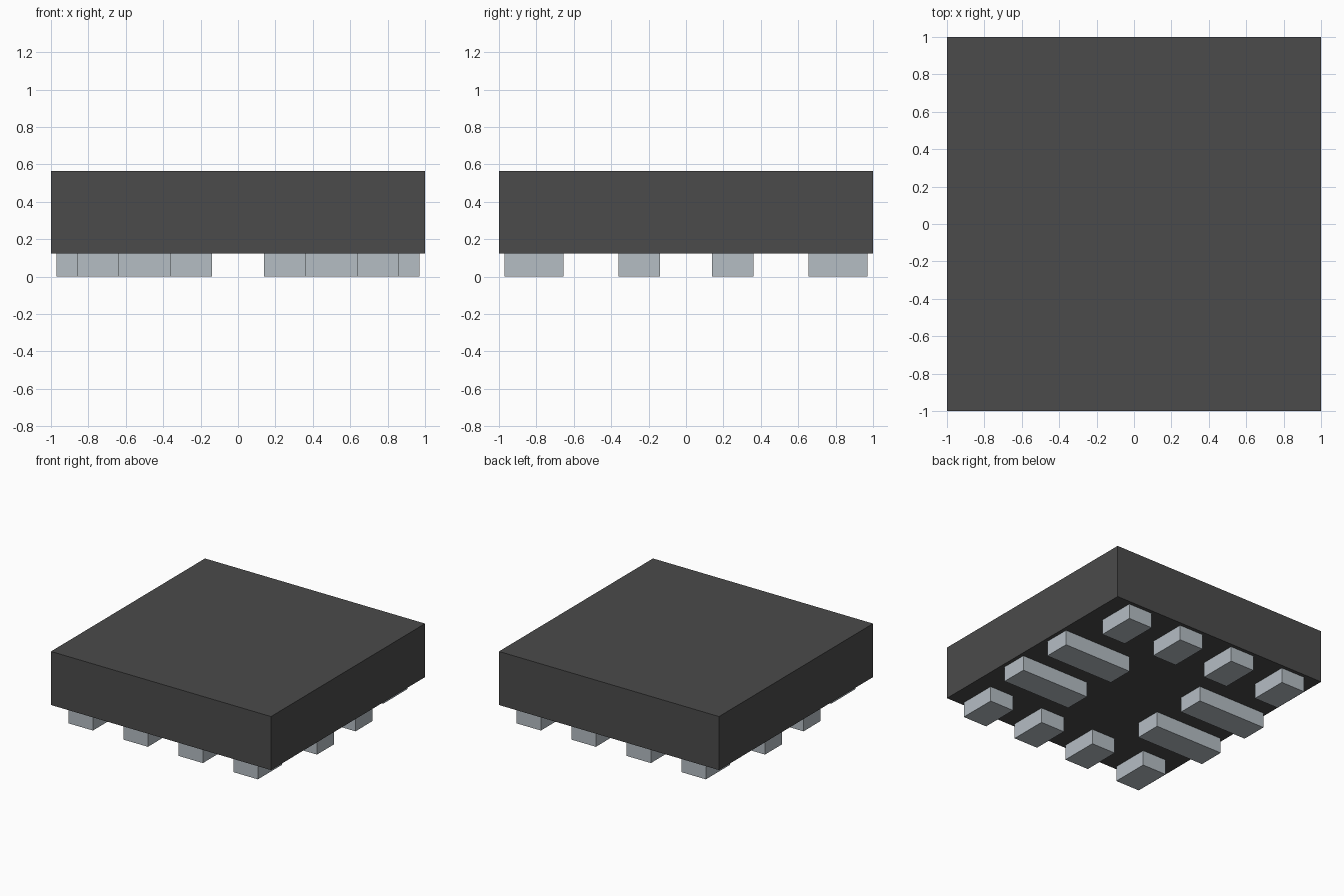
import bpy

cube = bpy.data.objects.get("Cube")
if cube:
    bpy.data.objects.remove(cube, do_unlink=True)


def material(name, rgb):
    m = bpy.data.materials.new(name)
    m.use_nodes = True
    m.diffuse_color = (*rgb, 1)
    m.node_tree.nodes["Principled BSDF"].inputs["Base Color"].default_value = (*rgb, 1)
    return m


def box(name, x, y, z, mat):
    """Box spanning the given (low, high) ranges."""
    bpy.ops.mesh.primitive_cube_add(size=1, location=[sum(r) / 2 for r in (x, y, z)])
    ob = bpy.context.object
    ob.name = name
    ob.scale = [r[1] - r[0] for r in (x, y, z)]
    bpy.ops.object.transform_apply(location=False, rotation=False, scale=True)
    ob.data.materials.append(mat)
    return ob


def mirrored(r, sign):
    return tuple(sorted(sign * v for v in r))


dark = material("dark grey plastic", (0.07, 0.07, 0.07))
metal = material("pale grey metal", (0.46, 0.51, 0.55))

BASE = 0.125
PAD_Z = (0, BASE)

# Main body slab
box("body", (-1, 1), (-1, 1), (BASE, 0.565), dark)

# Contact pads, repeated in all four quadrants
for sx, side in ((1, "left"), (-1, "right")):
    for sy, end in ((-1, "front"), (1, "back")):
        # Short pads along the front and back edges
        for label, xr in (("inner", (0.14, 0.36)), ("outer", (0.64, 0.86))):
            box(f"{end}_{side}_{label}_pad", mirrored(xr, sx),
                mirrored((0.655, 0.97), sy), PAD_Z, metal)
        # Long pads along the left and right edges
        box(f"{side}_{end}_long_pad", mirrored((0.345, 0.97), sx),
            mirrored((0.14, 0.36), sy), PAD_Z, metal)
